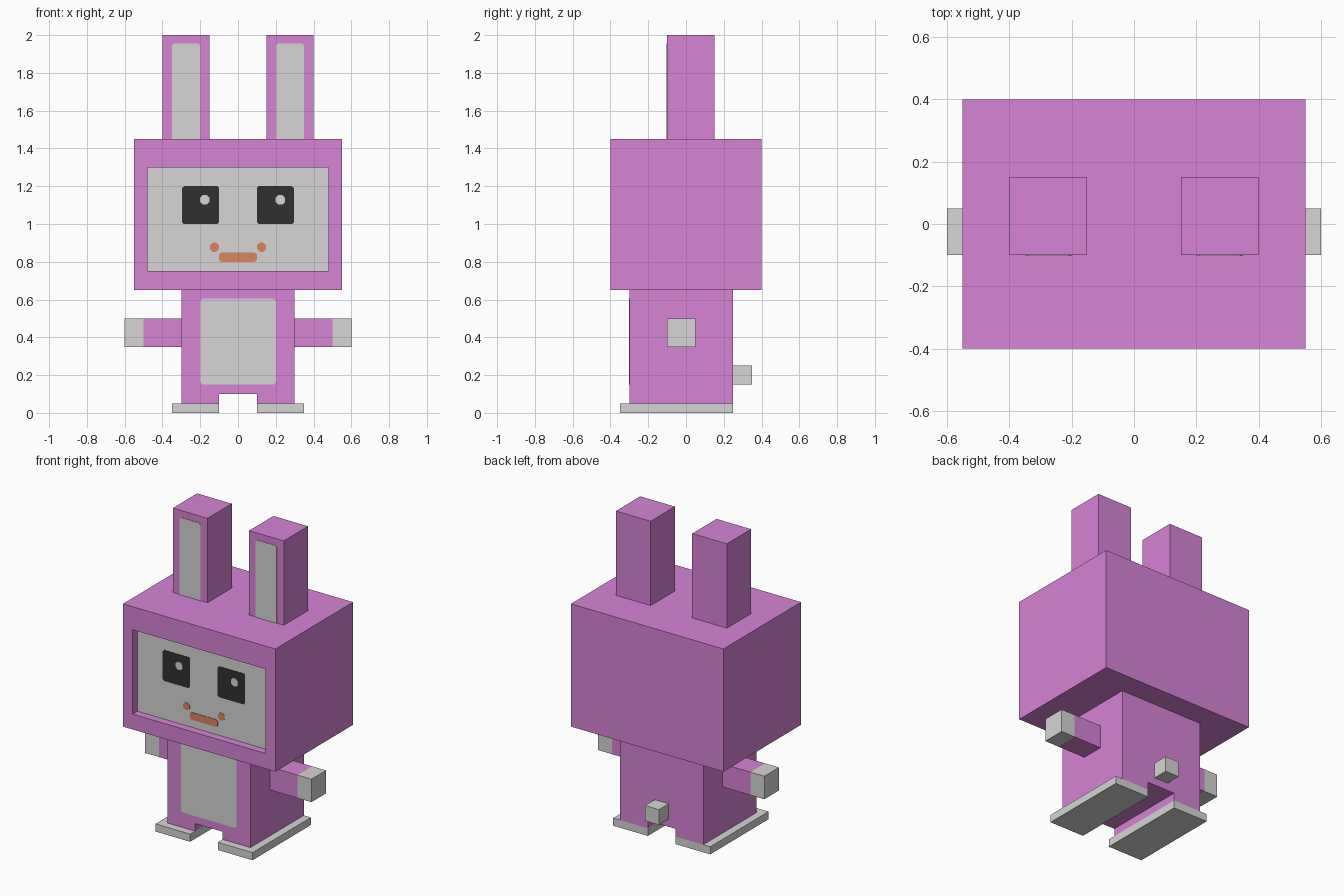
import bpy, bmesh
from mathutils import Vector

if "Cube" in bpy.data.objects:
    bpy.data.objects.remove(bpy.data.objects["Cube"])


def material(name, rgb):
    m = bpy.data.materials.new(name)
    lin = [(c / 255 / 12.92) if c < 11 else ((c / 255 + 0.055) / 1.055) ** 2.4 for c in rgb]
    m.diffuse_color = (*lin, 1)
    m.use_nodes = True
    m.node_tree.nodes["Principled BSDF"].inputs["Base Color"].default_value = m.diffuse_color
    return m


PINK = material("pink fur", (214, 132, 214))
GREY = material("pale grey", (215, 213, 213))
BLACK = material("eye black", (48, 48, 48))
ORANGE = material("mouth orange", (217, 134, 94))


def finish(name, bm, *mats):
    bmesh.ops.recalc_face_normals(bm, faces=bm.faces[:])
    me = bpy.data.meshes.new(name)
    bm.to_mesh(me)
    bm.free()
    for m in mats:
        me.materials.append(m)
    ob = bpy.data.objects.new(name, me)
    bpy.context.collection.objects.link(ob)
    return ob


def box_mesh(lo, hi):
    bm = bmesh.new()
    bmesh.ops.create_cube(bm, size=1)
    for v in bm.verts:
        v.co = Vector([hi[i] if v.co[i] > 0 else lo[i] for i in range(3)])
    return bm


def box(name, lo, hi, mat):
    return finish(name, box_mesh(lo, hi), mat)


def prism(name, outline, y0, y1, mat):
    """Extrude an x-z outline from y0 to y1."""
    bm = bmesh.new()
    face = bm.faces.new([bm.verts.new((x, y0, z)) for x, z in outline])
    ext = bmesh.ops.extrude_face_region(bm, geom=[face])["geom"]
    bmesh.ops.translate(bm, vec=(0, y1 - y0, 0),
                        verts=[g for g in ext if isinstance(g, bmesh.types.BMVert)])
    return finish(name, bm, mat)


def plate(name, x0, x1, z0, z1, y, mat, cut=0.01, thick=0.003):
    """Thin painted detail with clipped corners, lying on the plane y."""
    c = cut
    pts = [(x0 + c, z0), (x1 - c, z0), (x1, z0 + c), (x1, z1 - c),
           (x1 - c, z1), (x0 + c, z1), (x0, z1 - c), (x0, z0 + c)]
    return prism(name, pts, y, y - thick, mat)


def dot(name, x, z, r, y, mat, thick=0.003):
    return plate(name, x - r, x + r, z - r, z + r, y, mat, r * 0.6, thick)


# Head with a recessed face panel
bm = box_mesh((-0.55, -0.4, 0.65), (0.55, 0.4, 1.45))
bm.normal_update()
front = min(bm.faces, key=lambda f: f.calc_center_median().y)
bmesh.ops.inset_individual(bm, faces=[front], thickness=0.1)
for v in front.verts:
    v.co.z = 1.3 if v.co.z > 1 else 0.75
panel = bmesh.ops.extrude_discrete_faces(bm, faces=[front])["faces"][0]
bmesh.ops.translate(bm, vec=(0, 0.05, 0), verts=panel.verts[:])
panel.material_index = 1
finish("head", bm, PINK, GREY)

# Body with a gap between the legs
prism("body", [(-0.3, 0.05), (-0.1, 0.05), (-0.1, 0.1), (0.1, 0.1),
               (0.1, 0.05), (0.3, 0.05), (0.3, 0.65), (-0.3, 0.65)], -0.3, 0.25, PINK)
plate("belly_patch", -0.2, 0.2, 0.15, 0.605, -0.3, GREY, 0.012)
box("tail", (-0.05, 0.25, 0.15), (0.05, 0.35, 0.25), GREY)

# Paired parts
FACE = -0.35
for s, side in ((-1, "left"), (1, "right")):
    def span(a, b):
        return sorted((s * a, s * b))

    # Ear and its inner patch
    x0, x1 = span(0.15, 0.4)
    box(f"{side}_ear", (x0, -0.1, 1.45), (x1, 0.15, 2.0), PINK)
    x0, x1 = span(0.2, 0.35)
    prism(f"{side}_inner_ear", [(x0, 1.45), (x1, 1.45), (x1, 1.945), (x1 - 0.01, 1.955),
                                (x0 + 0.01, 1.955), (x0, 1.945)], -0.1, -0.103, GREY)

    # Arm with a grey hand at its end
    x0, x1 = span(0.3, 0.6)
    bm = box_mesh((x0, -0.1, 0.35), (x1, 0.05, 0.5))
    bmesh.ops.bisect_plane(bm, geom=bm.verts[:] + bm.edges[:] + bm.faces[:],
                           plane_co=(s * 0.5, 0, 0), plane_no=(1, 0, 0))
    for f in bm.faces:
        f.material_index = int(abs(f.calc_center_median().x) > 0.5)
    finish(f"{side}_arm", bm, PINK, GREY)

    # Foot
    x0, x1 = span(0.1, 0.35)
    box(f"{side}_foot", (x0, -0.35, 0), (x1, 0.25, 0.05), GREY)

    # Eye, glint and mouth corner
    x0, x1 = span(0.1, 0.297)
    plate(f"{side}_eye", x0, x1, 1.0, 1.2, FACE, BLACK)
    dot(f"{side}_eye_glint", 0.2 * s + 0.024, 1.128, 0.026, FACE, GREY, 0.006)
    dot(f"{side}_mouth_corner", 0.125 * s, 0.877, 0.024, FACE, ORANGE)

# Mouth
plate("mouth", -0.1, 0.1, 0.8, 0.848, FACE, ORANGE)
